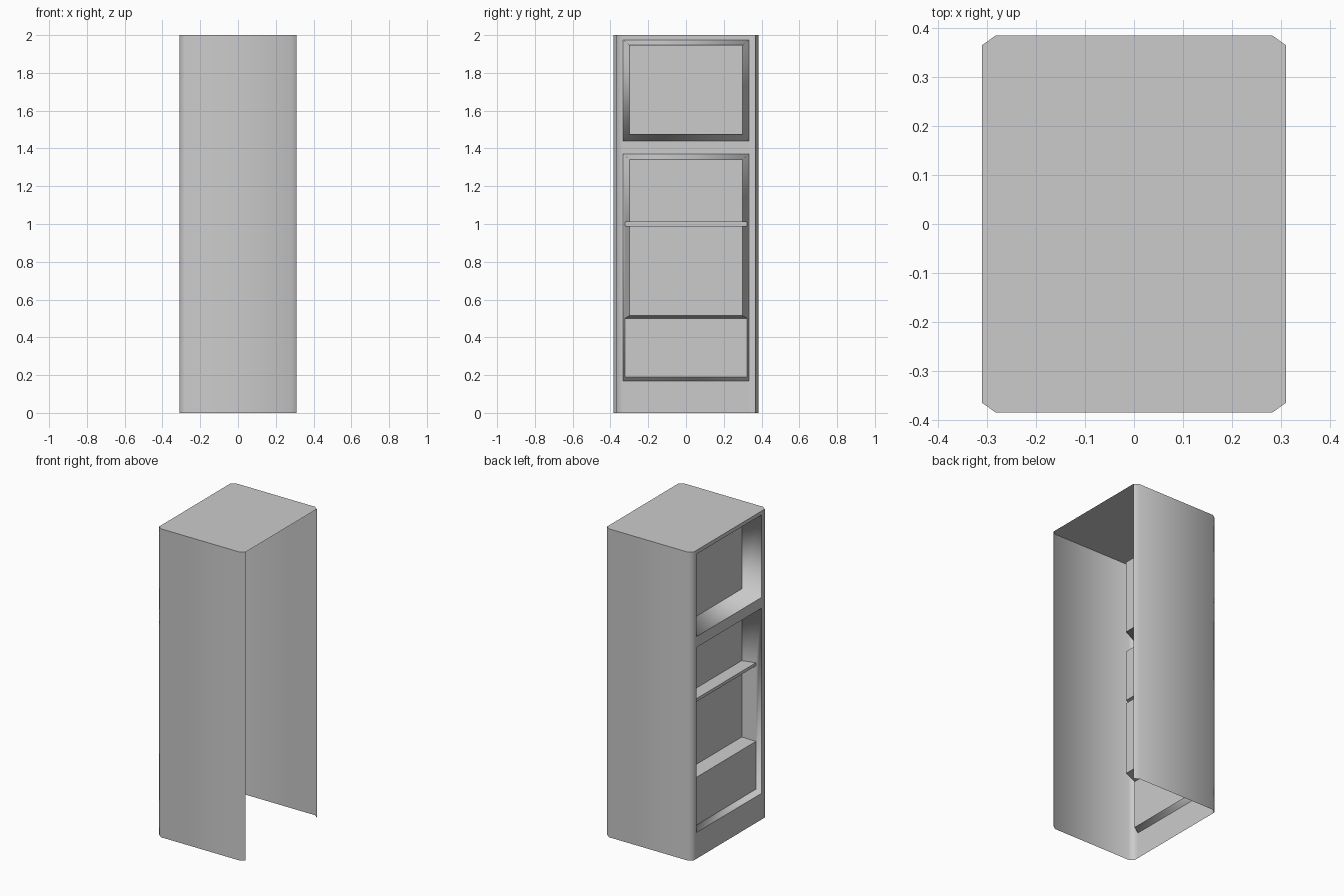
import bpy
import bmesh
import math

cube = bpy.data.objects.get("Cube")
if cube:
    bpy.data.objects.remove(cube, do_unlink=True)

HX, HY, HEIGHT = 0.31, 0.385, 2.0
CX, CY = 0.282, 0.365            # where the corner chamfers begin
HALF_OPEN, DEPTH, TAPER = 0.333, 0.12, 0.033
LOWER, UPPER = (0.17, 1.37), (1.44, 1.975)   # bay openings in height

grey = bpy.data.materials.new("plain_grey")
grey.use_nodes = True
grey.diffuse_color = (0.6, 0.6, 0.6, 1)
grey.node_tree.nodes["Principled BSDF"].inputs["Base Color"].default_value = (0.6, 0.6, 0.6, 1)


def add_face(bm, points):
    return bm.faces.new([bm.verts.new(p) for p in points])


def finish(name, bm):
    mesh = bpy.data.meshes.new(name)
    bm.to_mesh(mesh)
    bm.free()
    mesh.materials.append(grey)
    obj = bpy.data.objects.new(name, mesh)
    bpy.context.collection.objects.link(obj)
    return obj


def weld(bm):
    bmesh.ops.remove_doubles(bm, verts=bm.verts, dist=0.0001)
    bmesh.ops.recalc_face_normals(bm, faces=bm.faces)
    bm.normal_update()


# Cabinet shell: chamfered walls, open underneath and on the +x side
def make_shell():
    bm = bmesh.new()
    half = [(HX, CY), (CX, HY), (-CX, HY), (-HX, CY), (-HX, HALF_OPEN)]
    outline = half + [(x, -y) for x, y in reversed(half)]
    levels = [0, *LOWER, *UPPER, HEIGHT]
    for (x0, y0), (x1, y1) in zip(outline, outline[1:]):
        between_posts = abs(y0) == HALF_OPEN and abs(y1) == HALF_OPEN
        for z0, z1 in zip(levels, levels[1:]):
            if between_posts and (z0, z1) in (LOWER, UPPER):
                continue
            add_face(bm, [(x0, y0, z0), (x1, y1, z0), (x1, y1, z1), (x0, y0, z1)])
    add_face(bm, [(x, y, HEIGHT) for x, y in outline])
    weld(bm)
    top = max(bm.faces, key=lambda f: f.calc_center_median().z)
    if top.normal.z < 0:
        bmesh.ops.reverse_faces(bm, faces=bm.faces)
    shell = finish("cabinet_shell", bm)
    bpy.ops.object.select_all(action="DESELECT")
    shell.select_set(True)
    bpy.context.view_layer.objects.active = shell
    bpy.ops.object.shade_smooth_by_angle(angle=math.radians(60))


# Recessed bay: a depth/height profile spanned between two tapering sides
def make_bay(name, profile):
    def point(p, side):
        depth, z = p
        return (-HX + depth, side * (HALF_OPEN - TAPER * depth / DEPTH), z)

    bm = bmesh.new()
    for a, b in zip(profile, profile[1:]):
        add_face(bm, [point(a, -1), point(a, 1), point(b, 1), point(b, -1)])
    for side in (-1, 1):
        add_face(bm, [point(p, side) for p in profile])
    weld(bm)
    panel = max(bm.faces, key=lambda f: f.calc_center_median().x)
    if panel.normal.x > 0:
        bmesh.ops.reverse_faces(bm, faces=bm.faces)
    for face in bm.faces:
        face.smooth = True
    # Only the corners running in from the rim are soft
    for edge in bm.edges:
        xs = sorted(v.co.x for v in edge.verts)
        edge.smooth = xs[0] < -HX + 0.001 and xs[1] > xs[0] + 0.01
    finish(name, bm)


make_shell()
make_bay("upper_bay", [(0, UPPER[1]), (DEPTH, 1.947), (DEPTH, 1.475), (0, UPPER[0])])

# Lower bay with a thin shelf and a shallow stepped base
FRONT = 0.035
make_bay("lower_bay", [
    (0, LOWER[1]), (DEPTH, 1.342),
    (DEPTH, 1.01), (FRONT, 1.01), (FRONT, 0.99), (DEPTH, 0.99),
    (DEPTH, 0.515), (FRONT, 0.5), (FRONT, 0.19), (0, LOWER[0]),
])
